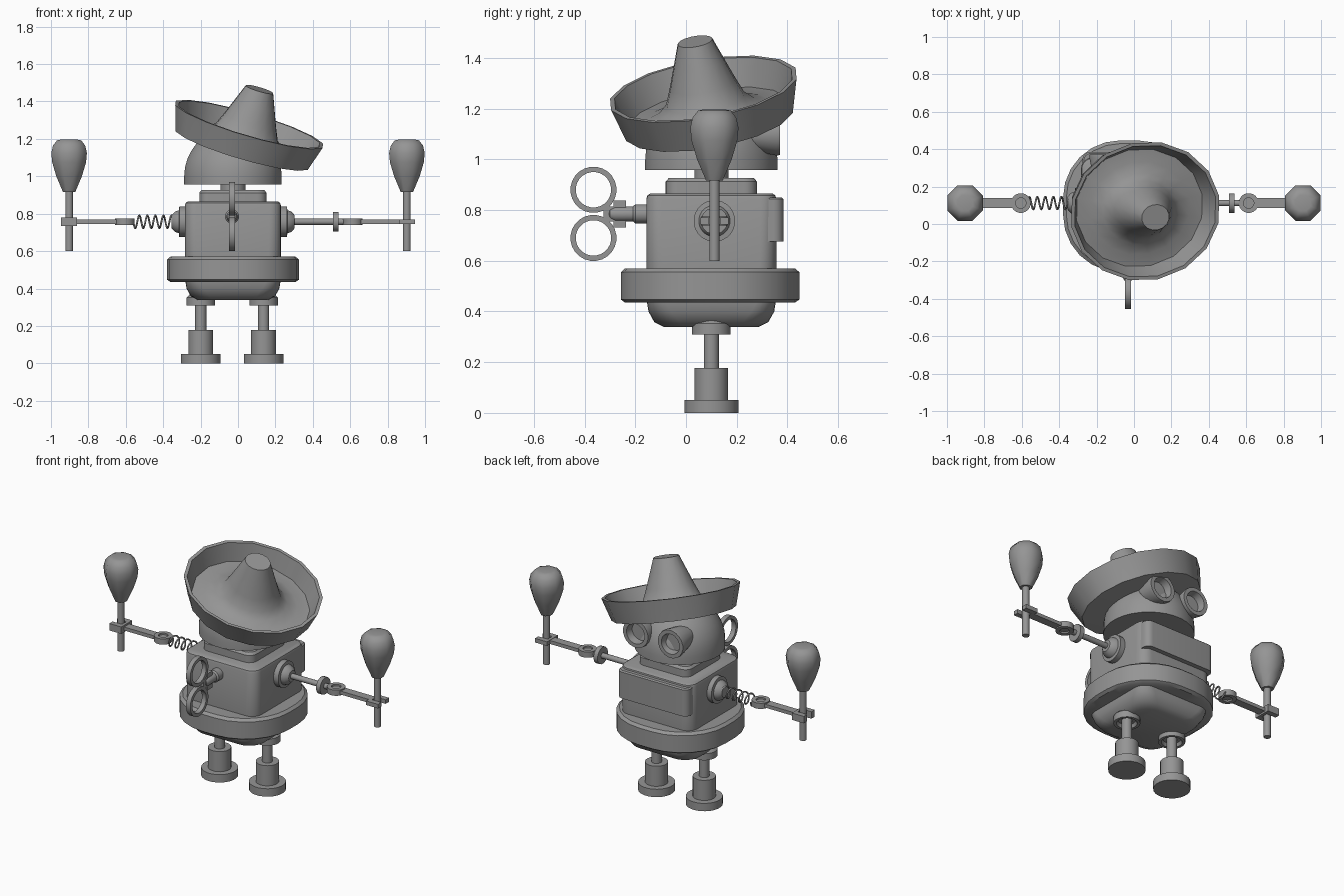
import bpy, bmesh
from math import sin, cos, pi, radians
from mathutils import Vector, Matrix

if "Cube" in bpy.data.objects:
    bpy.data.objects.remove(bpy.data.objects["Cube"])

CX, CY = -0.027, 0.10      # body axis
ARM_Y, ARM_Z = 0.112, 0.757

# dark grey for every part
grey = bpy.data.materials.new("dark_grey")
grey.diffuse_color = (0.3, 0.3, 0.3, 1)
grey.use_nodes = True
grey.node_tree.nodes["Principled BSDF"].inputs["Base Color"].default_value = grey.diffuse_color


def finish(name, bm, angle=35):
    bmesh.ops.recalc_face_normals(bm, faces=bm.faces)
    me = bpy.data.meshes.new(name)
    bm.to_mesh(me)
    bm.free()
    me.materials.append(grey)
    ob = bpy.data.objects.new(name, me)
    bpy.context.collection.objects.link(ob)
    bpy.ops.object.select_all(action='DESELECT')
    ob.select_set(True)
    bpy.context.view_layer.objects.active = ob
    bpy.ops.object.shade_smooth_by_angle(angle=radians(angle))
    return ob


def skin(bm, rings, closed):
    # bridge successive rings; cap the ends unless the profile is a loop
    n = len(rings[0])
    pairs = list(zip(rings, rings[1:])) + ([(rings[-1], rings[0])] if closed else [])
    for a, b in pairs:
        for i in range(n):
            j = (i + 1) % n
            bm.faces.new((a[i], a[j], b[j], b[i]))
    if not closed:
        bm.faces.new(rings[0])
        bm.faces.new(rings[-1])


def lathe(name, profile, at, axis=(0, 0, 1), segs=24, closed=False, sy=1.0, angle=35):
    # profile: (radius, height along axis)
    bm = bmesh.new()
    q = Vector((0, 0, 1)).rotation_difference(Vector(axis).normalized())
    rings = []
    for r, h in profile:
        rings.append([bm.verts.new(q @ Vector((r * cos(2 * pi * (i + .5) / segs),
                      sy * r * sin(2 * pi * (i + .5) / segs), h)) + Vector(at))
                      for i in range(segs)])
    skin(bm, rings, closed)
    return finish(name, bm, angle)


def rounded_loft(name, levels, at, corner=6):
    # levels: (half x, half y, corner radius, z)
    bm = bmesh.new()
    rings = []
    for hx, hy, r, z in levels:
        ring = []
        for k, (sx, sy) in enumerate(((1, 1), (-1, 1), (-1, -1), (1, -1))):
            for i in range(corner + 1):
                a = pi / 2 * (k + i / corner)
                ring.append(bm.verts.new((at[0] + sx * (hx - r) + r * cos(a),
                                          at[1] + sy * (hy - r) + r * sin(a), z)))
        rings.append(ring)
    skin(bm, rings, False)
    return finish(name, bm)


def box(name, lo, hi):
    bm = bmesh.new()
    lo, hi = Vector(lo), Vector(hi)
    m = Matrix.Translation((lo + hi) / 2) @ Matrix.Diagonal((*(hi - lo), 1))
    bmesh.ops.create_cube(bm, size=1, matrix=m)
    return finish(name, bm)


# torso, belt, lid and chest panel
rounded_loft("torso", [(.185, .185, .10, .338), (.225, .225, .10, .358), (.248, .248, .09, .40),
                       (.256, .256, .07, .45), (.256, .256, .06, .845), (.252, .252, .06, .858),
                       (.24, .24, .055, .866)], (CX, CY))
rounded_loft("belt", [(.25, .25, .2, .435), (.335, .335, .29, .435), (.352, .352, .305, .447),
                      (.352, .352, .305, .555), (.335, .335, .29, .57), (.25, .25, .2, .57)], (CX, CY - .005))
rounded_loft("lid", [(.18, .18, .05, .85), (.18, .18, .05, .912), (.168, .168, .045, .926)], (CX, CY))
rounded_loft("chest_panel", [(.248, .08, .04, .675), (.248, .08, .04, .843), (.24, .072, .035, .85)],
             (CX, .305))

# neck and domed head
lathe("neck", [(.068, .91), (.068, .98)], (CX, CY, 0))
dome = [(.262 * cos(a), 1.0 + .262 * sin(a)) for a in [pi / 2 * i / 9 for i in range(9)]]
lathe("head", [(.262, .957)] + dome + [(.005, 1.262)], (CX, CY, 0), segs=32)

# flared hollow eyes
for side, s in (("left", -1), ("right", 1)):
    lathe(side + "_eye", [(.06, 0), (.07, .06), (.09, .16), (.088, .175), (.064, .175), (.055, .13)],
          (CX + s * .123, .196, 1.104), (0, 1, 0), segs=20)

# tilted wide-brim hat
lathe("hat", [(.2, -.155), (.375, -.145), (.414, -.02), (.418, -.008), (.398, -.008), (.355, -.118),
              (.28, -.112), (.215, -.09), (.175, -.055), (.145, .015), (.11, .105), (.077, .19)],
      (.062, .067, 1.285), (.295, -.175, 1), segs=16, sy=.905, angle=45)

# legs
for side, s in (("left", -1), ("right", 1)):
    p = (-.031 + s * .168, CY, 0)
    lathe(side + "_foot", [(.107, 0), (.107, .05), (.067, .05), (.067, .178),
                           (.03, .178), (.03, .36)], p)
    lathe(side + "_hip", [(.05, .33), (.06, .31), (.077, .31), (.077, .352), (.06, .368), (.03, .378)], p)

# arms, hands and shakers, x measured outward
for side, s in (("left", -1), ("right", 1)):
    base = (0, ARM_Y, ARM_Z)
    off = .052 if s < 0 else 0.0
    out = (s, 0, 0)
    lathe(side + "_shoulder", [(.082, .2 + off), (.082, .262 + off), (.062, .264 + off), (.055, .285 + off),
                               (.035, .303 + off)], base, out)
    jx = s * (.605 if s < 0 else .613)
    lathe(side + "_elbow", [(.028, -.008), (.028, -.018), (.053, -.018), (.053, .018),
                            (.028, .018), (.028, .008)], (jx, ARM_Y, ARM_Z), segs=20)
    x0, x1 = sorted((s * .65, s * .87))
    box(side + "_forearm", (x0, ARM_Y - .026, ARM_Z - .011), (x1, ARM_Y + .026, ARM_Z + .011))
    t = .022 if s < 0 else .013
    x0, x1 = sorted((s * .862, s * .88))
    box(side + "_palm", (x0, ARM_Y - .055, ARM_Z - t), (x1, ARM_Y + .055, ARM_Z + t))
    for f, d in (("inner", -1), ("outer", 1)):
        y0, y1 = sorted((ARM_Y + d * .022, ARM_Y + d * .055))
        x0, x1 = sorted((s * .865, s * .946))
        box(f"{side}_{f}_finger", (x0, y0, ARM_Z - t), (x1, y1, ARM_Z + t))
    lathe(side + "_shaker_stick", [(.021, .6), (.021, .93)], (s * .903, ARM_Y, 0), segs=12)
    lathe(side + "_shaker", [(.036, .917), (.074, 1.0), (.098, 1.075), (.103, 1.125),
                             (.093, 1.165), (.07, 1.192), (.045, 1.197)],
          (s * .903, ARM_Y, 0), segs=8, angle=55)

# right upper arm rod with collar
lathe("right_upper_arm", [(.017, .28), (.017, .508), (.053, .508), (.053, .536), (.017, .536), (.017, .575)],
      (0, ARM_Y, ARM_Z), (1, 0, 0), segs=16)

# left upper arm spring
turns, n = 5, 90
cu = bpy.data.curves.new("left_arm_spring", 'CURVE')
cu.dimensions = '3D'
cu.bevel_depth = .005
cu.bevel_resolution = 1
cu.use_fill_caps = True
cu.materials.append(grey)
sp = cu.splines.new('POLY')
sp.points.add(n)
for i, pt in enumerate(sp.points):
    a = 2 * pi * turns * i / n
    pt.co = (-.345 - .215 * i / n, ARM_Y + .034 * cos(a), ARM_Z + .034 * sin(a), 1)
bpy.context.collection.objects.link(bpy.data.objects.new("left_arm_spring", cu))

# wind-up key
KX, KZ = -.032, .785
lathe("key_shaft", [(.038, -.14), (.038, .0), (.03, .01), (.03, .08), (.022, .1), (.008, .108)],
      (KX, -.2, KZ), (0, -1, 0), segs=16)
box("key_plate", (KX - .016, -.325, KZ - .03), (KX + .016, -.27, KZ + .03))
box("key_bar", (KX - .016, -.285, KZ - .053), (KX + .016, -.236, KZ + .053))
for name, d in (("upper", 1), ("lower", -1)):
    lathe(name + "_key_ring", [(.091, -.015), (.091, .015), (.07, .015), (.07, -.015)],
          (KX, -.365, KZ + d * .095), (1, 0, 0), segs=24, closed=True)
